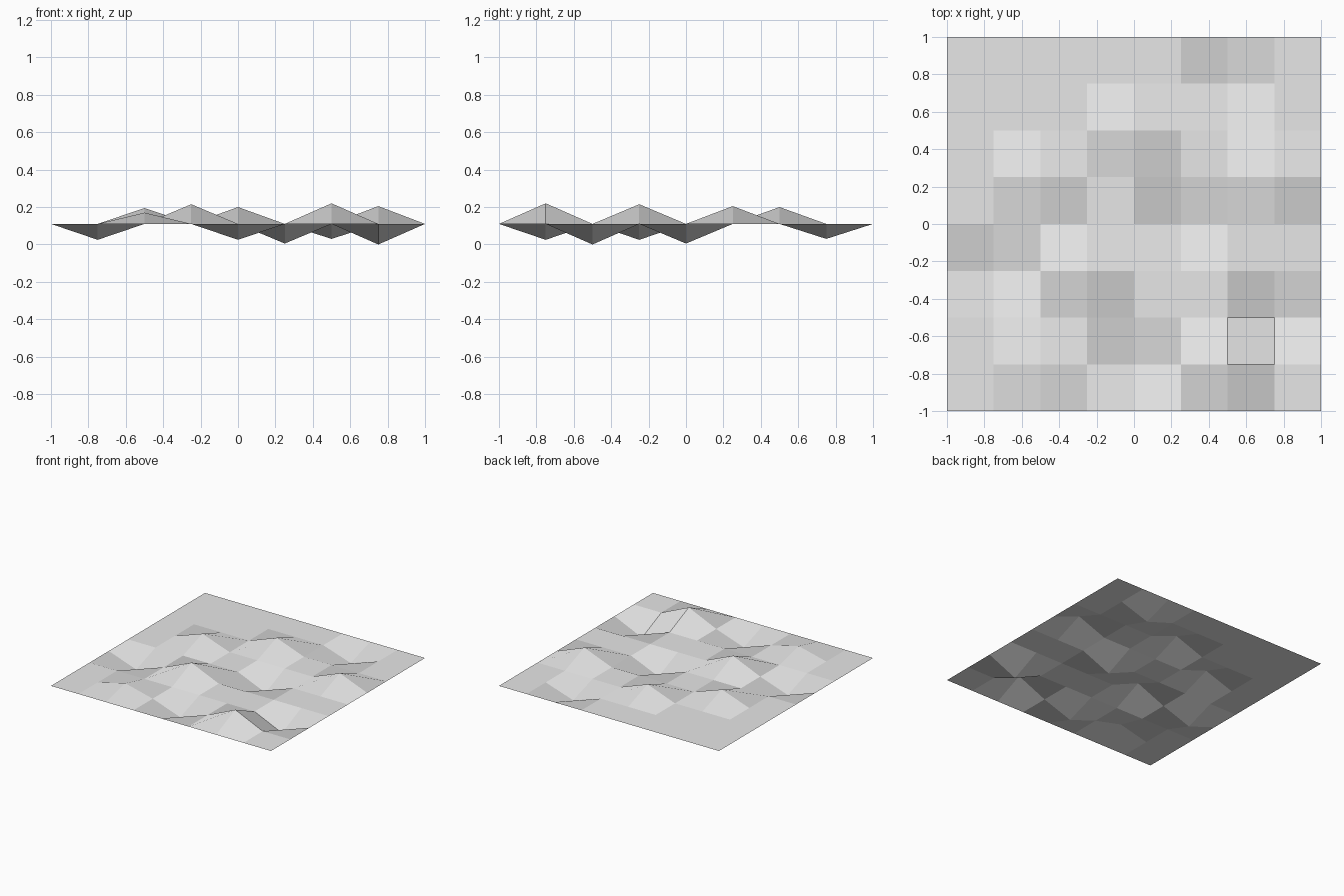
import bpy

if "Cube" in bpy.data.objects:
    bpy.data.objects.remove(bpy.data.objects["Cube"])

BASE = 0.11  # level of the flat ground
STEP = 0.25  # grid spacing

# Peaks and hollows: (x, y, height)
BUMPS = [
    (0.50, 0.75, 0.03),
    (0.00, 0.50, 0.20),
    (-0.50, 0.25, 0.195), (0.75, 0.25, 0.205),
    (0.25, 0.00, 0.005),
    (-0.75, -0.25, 0.025), (-0.25, -0.25, 0.215),
    (0.75, -0.50, 0.0),
    (-0.50, -0.75, 0.17), (0.00, -0.75, 0.025), (0.50, -0.75, 0.22),
]

# Matte grey
grey = bpy.data.materials.new("light_grey")
grey.diffuse_color = (0.8, 0.8, 0.8, 1.0)
grey.use_nodes = True
grey.node_tree.nodes["Principled BSDF"].inputs["Base Color"].default_value = grey.diffuse_color

# Ground sheet: flat 8 x 8 grid of quads
bpy.ops.mesh.primitive_grid_add(x_subdivisions=8, y_subdivisions=8, size=2)
terrain = bpy.context.object
terrain.name = "terrain"
terrain.data.materials.append(grey)

# Raise or lower single grid points
heights = {(round(x / STEP), round(y / STEP)): z for x, y, z in BUMPS}
for v in terrain.data.vertices:
    v.co.z = heights.get((round(v.co.x / STEP), round(v.co.y / STEP)), BASE)

bpy.ops.object.shade_flat()
